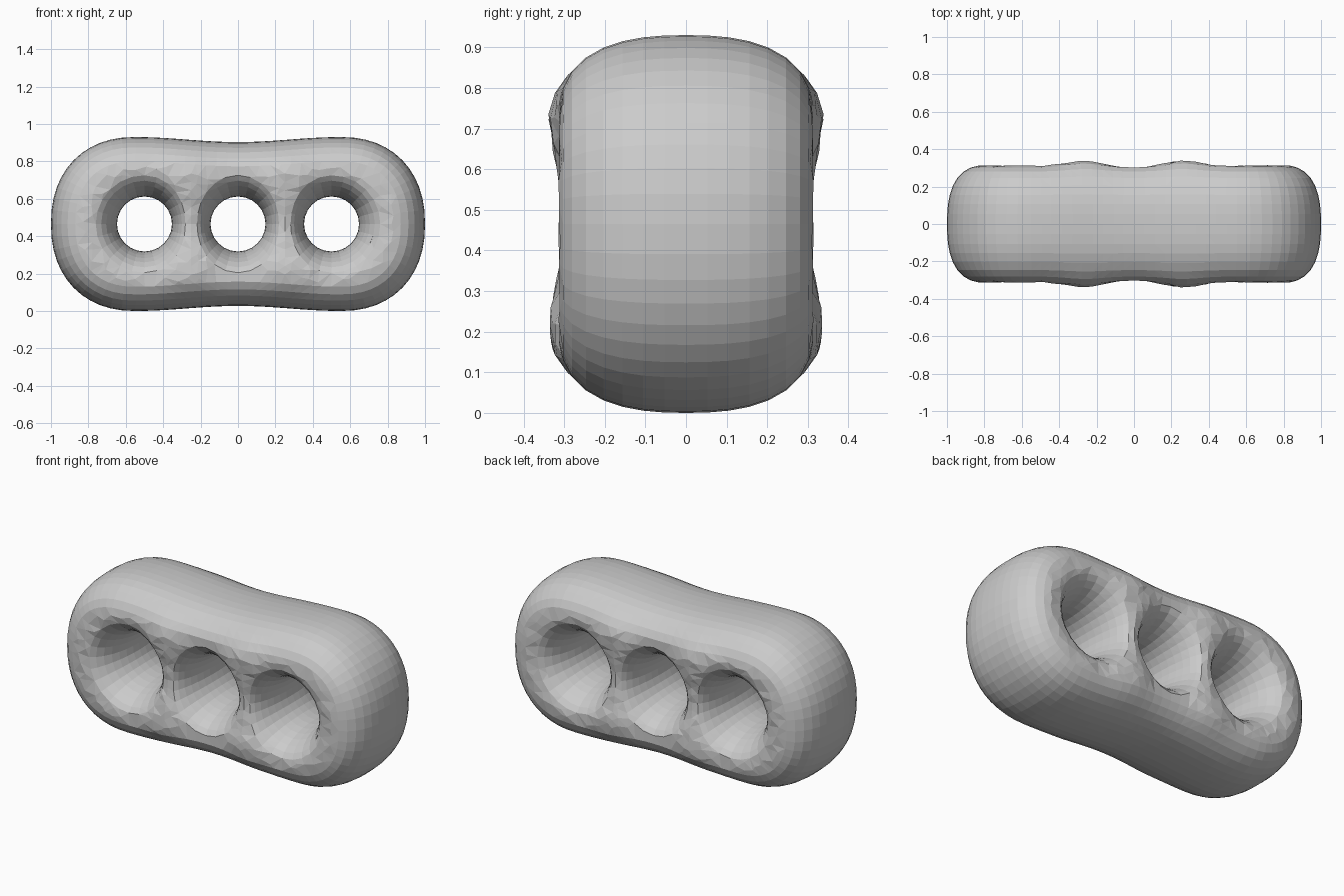
import bpy, bmesh, math, random
from mathutils import Vector
from mathutils.geometry import delaunay_2d_cdt

random.seed(4)
if "Cube" in bpy.data.objects:
    bpy.data.objects.remove(bpy.data.objects["Cube"], do_unlink=True)

MID = 0.465                      # height of the hole centres
HOLES = (-0.5, 0.0, 0.5)
RADIUS = 0.147
RIM_W = 0.2                      # width of the rounded outer edge
STEPS = (0, .17, .34, .5, .65, .79, .9, .97)   # depth fractions of the edge rings


def edge_offset(q, n):
    return 1 - (1 - q ** n) ** (1 / n)


def edge_height(d, n):
    return (1 - max(0, 1 - d) ** n) ** (1 / n)


def half_depth(p):
    """Half thickness of the body, swelling between the holes."""
    ax, az = abs(p.x), abs(p.y)
    swell = math.exp(-((ax - .27) ** 2 + (az - .27) ** 2) / .016)
    bridge = math.exp(-((ax - .25) ** 2 + az ** 2) / .012)
    return .312 + .025 * swell - .012 * bridge


def flare(hx, direction):
    """Width of a hole's rounded lip, narrower toward a neighbouring hole."""
    toward = abs(direction.x) if hx == 0 else max(0, -direction.x * hx / abs(hx))
    return .15 - .055 * toward ** 2


def outline():
    """Outer silhouette: two round ends joined by gently waisted sides."""
    quarter = []
    for i in range(10):
        x = .55 * i / 10
        quarter.append(Vector((x, .4515 - .0135 * math.cos(math.pi * x / .55))))
    for i in range(13):
        a = math.pi / 2 * (1 - i / 12)
        c, s = max(0, math.cos(a)), math.sin(a)
        quarter.append(Vector((.55 + .45 * c ** .9, .465 * s ** .9)))
    right = quarter + [Vector((p.x, -p.y)) for p in quarter[-2::-1]]
    return right + [Vector((-p.x, p.y)) for p in right[-2:0:-1]]


rim = outline()


def hole_factor(p):
    f = 1
    for hx in HOLES:
        v = p - Vector((hx, 0))
        d = max(0, v.length - RADIUS)
        f *= edge_height(d / flare(hx, v.normalized()), 2)
    return f


def rim_factor(p):
    return edge_height(min((p - r).length for r in rim) / RIM_W, 2.5)


points, depths, labels, edges = [], [], [], []


def add_ring(ring, q, label, factor):
    start, n = len(points), len(ring)
    for i, p in enumerate(ring):
        points.append(p)
        depths.append(half_depth(p) * q * factor(p))
        labels.append(label if q == 0 else None)
        edges.append((start + i, start + (i + 1) % n))


# Rings rounding the outer edge inward
count = len(rim)
for q in STEPS:
    ring = []
    for i, p in enumerate(rim):
        t = (rim[(i + 1) % count] - rim[i - 1]).normalized()
        ring.append(p + Vector((t.y, -t.x)) * RIM_W * edge_offset(q, 2.5))
    add_ring(ring, q, "rim", hole_factor)

# Rings flaring out of each hole
for hx in HOLES:
    for q in STEPS:
        ring = []
        for i in range(24):
            a = math.tau * i / 24
            u = Vector((math.cos(a), math.sin(a)))
            ring.append(Vector((hx, 0)) + u * (RADIUS + flare(hx, u) * edge_offset(q, 2)))
        add_ring(ring, q, hx, rim_factor)

# Loose points filling the front face, including the bridges between holes
extra = [Vector((s * .25, k * .045)) for s in (-1, 1) for k in range(-6, 7)]
for i in range(-17, 18):
    for j in range(-8, 9):
        extra.append(Vector((i * .055 + random.uniform(-.014, .014),
                             j * .05 + random.uniform(-.014, .014))))
for p in extra:
    in_hole = any((p - Vector((hx, 0))).length < RADIUS + .06 for hx in HOLES)
    near_rim = min((p - r).length for r in rim) < .13
    if in_hole or near_rim or min((p - o).length for o in points) < .026:
        continue
    points.append(p)
    labels.append(None)
    depths.append(half_depth(p) * hole_factor(p) * rim_factor(p)
                  + random.uniform(-.003, .003))

# Triangulate the face, then build it front and back on a shared seam
verts, _, faces, origin, _, _ = delaunay_2d_cdt(points, edges, [], 0, 1e-6)
bm = bmesh.new()
front, back, tags = [], [], []
for p, src in zip(verts, origin):
    k = src[0] if src else None
    y = depths[k] if src else half_depth(p) * hole_factor(p) * rim_factor(p)
    tags.append(labels[k] if src else None)
    f = bm.verts.new((p.x, -y, p.y + MID))
    front.append(f)
    back.append(f if tags[-1] is not None else bm.verts.new((p.x, y, p.y + MID)))
for face in faces:
    kinds = {tags[i] for i in face}
    if len(kinds) == 1 and None not in kinds:
        continue                 # open hole or outside the outline
    bm.faces.new([front[i] for i in face])
    bm.faces.new([back[i] for i in reversed(face)])
bmesh.ops.delete(bm, geom=[v for v in bm.verts if not v.link_faces], context='VERTS')
bmesh.ops.recalc_face_normals(bm, faces=bm.faces)

mesh = bpy.data.meshes.new("three_hole_body")
bm.to_mesh(mesh)
bm.free()
body = bpy.data.objects.new("three_hole_body", mesh)
bpy.context.collection.objects.link(body)

# Plain grey surface
grey = bpy.data.materials.new("light_grey")
grey.use_nodes = True
colour = (.6, .6, .6, 1)
grey.diffuse_color = colour
grey.node_tree.nodes["Principled BSDF"].inputs["Base Color"].default_value = colour
mesh.materials.append(grey)
